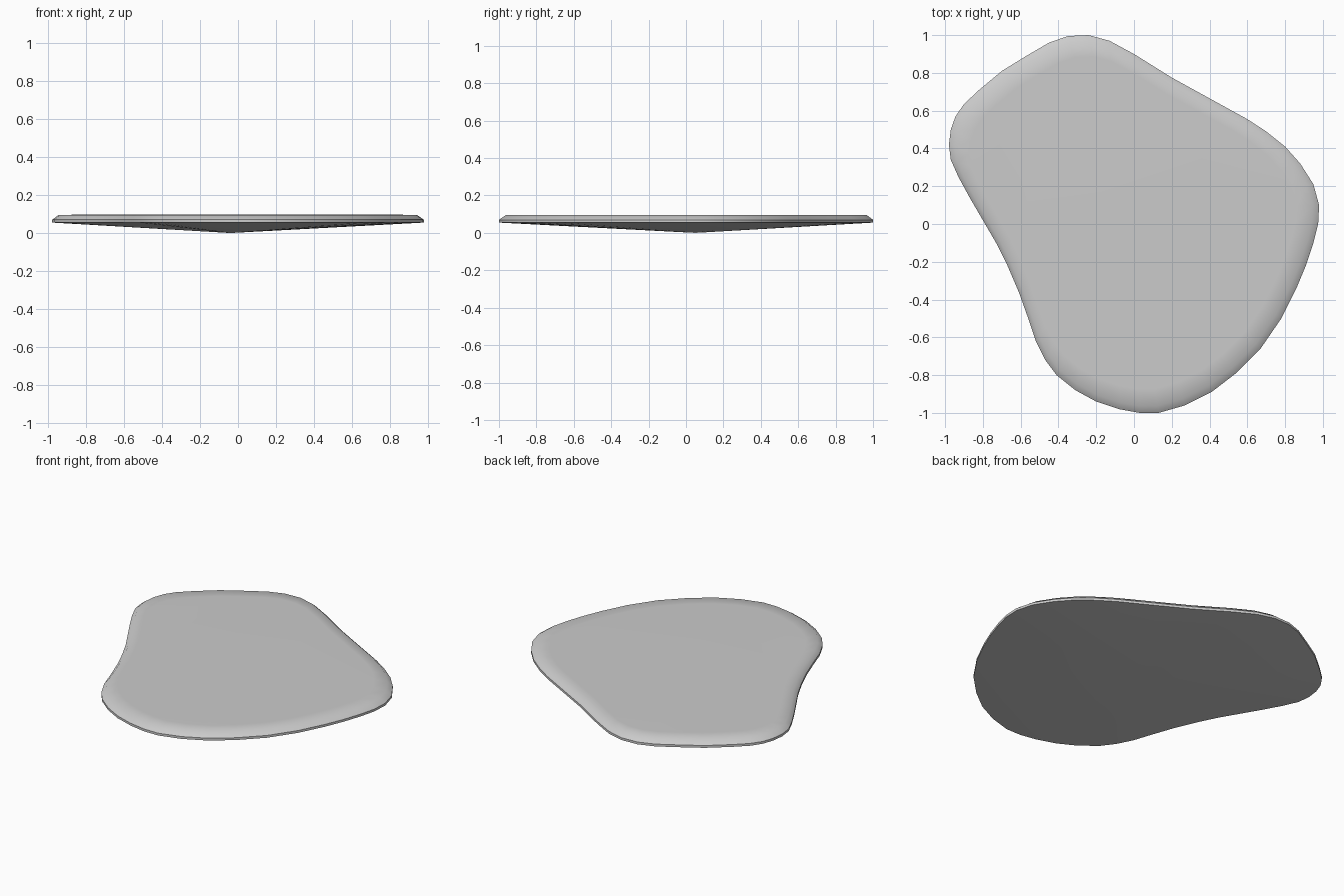
import bpy, bmesh

if "Cube" in bpy.data.objects:
    bpy.data.objects.remove(bpy.data.objects["Cube"])

# Outline of the slab, clockwise from the top (x, y)
outline = [(-0.24, 1.0), (-0.13, .97), (0, .90), (.2, .775), (.4, .665), (.6, .555),
           (.7, .49), (.80, .41), (.88, .32), (.95, .21), (.98, .1), (.975, 0),
           (.95, -.1), (.91, -.22), (.86, -.34), (.78, -.5), (.67, -.66), (.54, -.79),
           (.41, -.89), (.27, -.96), (.13, -1), (.03, -1), (-.08, -.98), (-.2, -.94),
           (-.31, -.88), (-.41, -.8), (-.47, -.72), (-.52, -.62), (-.56, -.5),
           (-.61, -.36), (-.67, -.22), (-.73, -.1), (-.8, .02), (-.87, .14),
           (-.93, .25), (-.97, .34), (-.98, .42), (-.97, .5), (-.945, .57),
           (-.9, .635), (-.82, .71), (-.7, .81), (-.57, .89), (-.45, .96), (-.35, .995)]
cx, cy = -0.04, 0.05
n = len(outline)
bm = bmesh.new()


def ring(scale, z):
    return [bm.verts.new((cx + (x - cx) * scale, cy + (y - cy) * scale, z))
            for x, y in outline]


# Rim, bevelled shoulder and top border
levels = [(1, .055), (1, .07), (.965, .095), (.88, .0965)]
rings = [ring(*lv) for lv in levels]
for a, b in zip(rings, rings[1:]):
    for i in range(n):
        j = (i + 1) % n
        bm.faces.new((a[i], b[i], b[j], a[j]))

# Flat top and shallow conical underside
bm.faces.new(rings[-1])
apex = bm.verts.new((cx, cy, 0))
for i in range(n):
    bm.faces.new((apex, rings[0][i], rings[0][(i + 1) % n]))
bmesh.ops.recalc_face_normals(bm, faces=bm.faces[:])

# Smooth shading with crisp rim edges
for f in bm.faces:
    f.smooth = True
for r in rings[:2]:
    for i in range(n):
        bm.edges.get((r[i], r[(i + 1) % n])).smooth = False

mesh = bpy.data.meshes.new("stepping_stone")
bm.to_mesh(mesh)
bm.free()
bpy.context.collection.objects.link(bpy.data.objects.new("stepping_stone", mesh))
